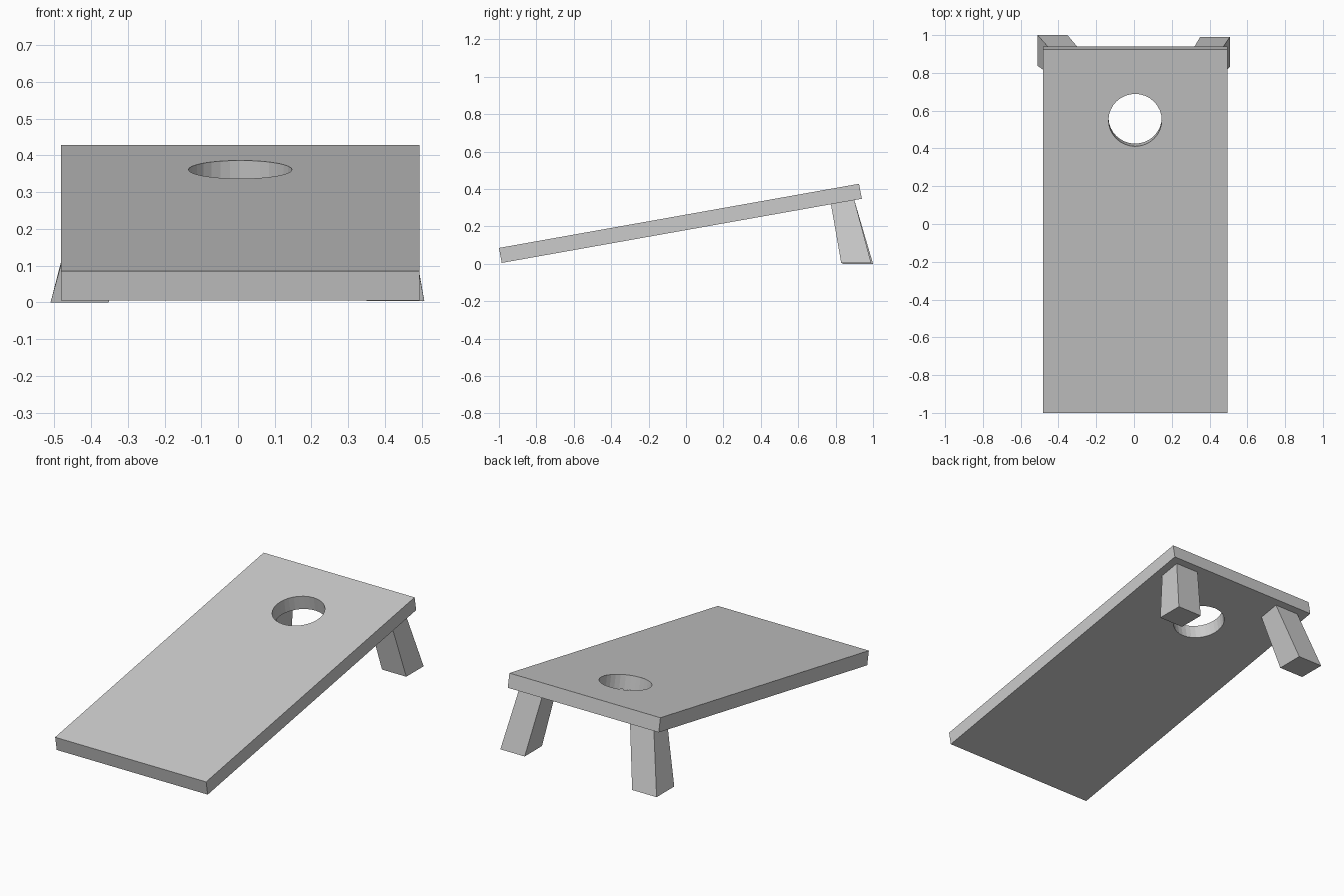
import bpy, bmesh, math
from mathutils import Vector

if "Cube" in bpy.data.objects:
    bpy.data.objects.remove(bpy.data.objects["Cube"])

# side profile of the sloping board as (y, z), and its width
PROFILE = [(-0.985, 0.005), (0.94, 0.348), (0.925, 0.428), (-1.0, 0.085)]
X0, X1 = -0.482, 0.494
SLOPE = math.atan2(0.343, 1.925)


def underside(y):
    return 0.005 + (y + 0.985) * math.tan(SLOPE)


def loft(name, ring_a, ring_b):
    """Solid between two matching closed rings of points."""
    bm = bmesh.new()
    a = [bm.verts.new(p) for p in ring_a]
    b = [bm.verts.new(p) for p in ring_b]
    n = len(a)
    bm.faces.new(a)
    bm.faces.new(b[::-1])
    for i in range(n):
        j = (i + 1) % n
        bm.faces.new((a[j], a[i], b[i], b[j]))
    bmesh.ops.recalc_face_normals(bm, faces=bm.faces)
    me = bpy.data.meshes.new(name)
    bm.to_mesh(me)
    bm.free()
    ob = bpy.data.objects.new(name, me)
    bpy.context.collection.objects.link(ob)
    return ob


# sloping board
board = loft("board", [(X0, y, z) for y, z in PROFILE],
             [(X1, y, z) for y, z in PROFILE])

# round hole, cut square to the board surface
bpy.ops.mesh.primitive_cylinder_add(vertices=32, radius=0.141, depth=0.4,
                                    location=(0.006, 0.55, 0.361),
                                    rotation=(SLOPE, 0, 0))
cutter = bpy.context.object
cutter.name = "hole_cutter"
cutter.hide_render = True
cutter.display_type = 'WIRE'
cut = board.modifiers.new("hole", 'BOOLEAN')
cut.operation = 'DIFFERENCE'
cut.solver = 'EXACT'
cut.object = cutter
bpy.context.view_layer.objects.active = board
bpy.ops.object.modifier_apply(modifier=cut.name)
bpy.data.objects.remove(cutter)


# splayed, tapered legs ending flush on the underside of the board
def leg(name, foot_x, top_x, foot_y, top_y, foot_z):
    order = [(0, 0), (1, 0), (1, 1), (0, 1)]
    foot = [(foot_x[i], foot_y[j], foot_z) for i, j in order]
    top = [(top_x[i], top_y[j], underside(top_y[j])) for i, j in order]
    return loft(name, foot, top)


leg("left_leg", (-0.51, -0.352), (-0.422, -0.268), (0.837, 1.0), (0.775, 0.9), 0.0)
leg("right_leg", (0.35, 0.507), (0.297, 0.447), (0.83, 0.99), (0.775, 0.9), 0.004)
